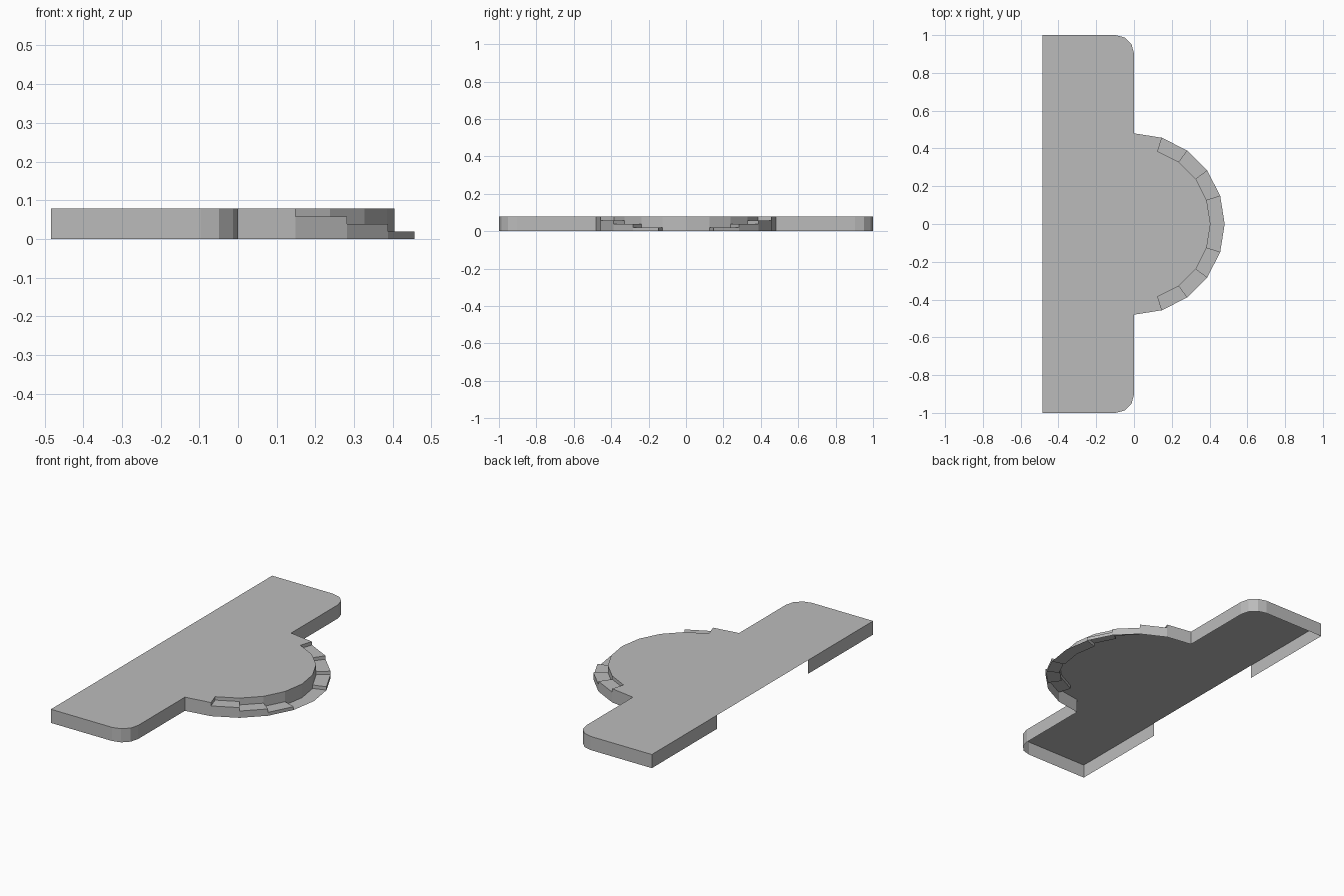
import bpy
import bmesh
from math import sin, cos, radians

H = 0.078          # plate height
BACK = -0.484      # straight rear edge
CORNER = 0.097     # rounded corner radius
OUTER, INNER = 0.48, 0.405

cube = bpy.data.objects.get("Cube")
if cube:
    bpy.data.objects.remove(cube, do_unlink=True)

grey = bpy.data.materials.new("light_grey")
grey.use_nodes = True
colour = (0.5, 0.5, 0.5, 1)
grey.diffuse_color = colour
grey.node_tree.nodes["Principled BSDF"].inputs["Base Color"].default_value = colour


def build(name, faces):
    """Make a flat-shaded object from a list of corner loops."""
    bm = bmesh.new()
    for loop in faces:
        bm.faces.new([bm.verts.new(p) for p in loop])
    bmesh.ops.remove_doubles(bm, verts=bm.verts, dist=0.0001)
    mesh = bpy.data.meshes.new(name)
    bm.to_mesh(mesh)
    bm.free()
    mesh.materials.append(grey)
    obj = bpy.data.objects.new(name, mesh)
    bpy.context.collection.objects.link(obj)
    return obj


def wall(a, b, low, high):
    return [(*a, low), (*b, low), (*b, high), (*a, high)]


def polar(radius, degrees):
    a = radians(degrees)
    return (radius * cos(a), radius * sin(a))


def mirrored(points):
    return [(x, -y) for x, y in reversed(points)]


# Outline of one wing, anticlockwise from the rear edge to the half disc
wing = [(BACK, -1)]
for angle in (-90, -60, -30, 0):
    x, y = polar(CORNER, angle)
    wing.append((x - CORNER, y - 1 + CORNER))
wing.append((0, -OUTER))
shoulder = [polar(OUTER, -72)]
rim = [polar(INNER, a) for a in range(-72, 73, 18)]

# Top surface, with the stepped rim cut away
outline = wing + shoulder + rim + mirrored(shoulder) + mirrored(wing)
build("top_plate", [[(x, y, H) for x, y in outline]])

# Skirt around each wing, leaving a gap in the middle of the rear edge
side = [(BACK, -0.41)] + wing + shoulder
skirt = []
for path in (side, mirrored(side)):
    skirt += [wall(a, b, 0, H) for a, b in zip(path, path[1:])]
build("skirt", skirt)

# Steps descending around the rim from both shoulders to the ground
steps = []
previous = H
for start in range(-72, 72, 18):
    end = start + 18
    level = H * max(abs(start + 9) - 9, 0) / 72
    if abs(start + 9) > 10:
        level = H * (abs(start + 9) - 9) / 72
    o1, o2 = polar(OUTER, start), polar(OUTER, end)
    i1, i2 = polar(INNER, start), polar(INNER, end)
    steps.append([(*p, level) for p in (i1, o1, o2, i2)])
    steps.append(wall(i1, i2, level, H))
    if level > 0.001:
        steps.append(wall(o1, o2, 0, level))
    if abs(previous - level) > 0.001:
        steps.append(wall(o1, i1, level, previous))
    previous = level
steps.append(wall(polar(OUTER, 72), polar(INNER, 72), H, previous))
build("rim_steps", steps)
